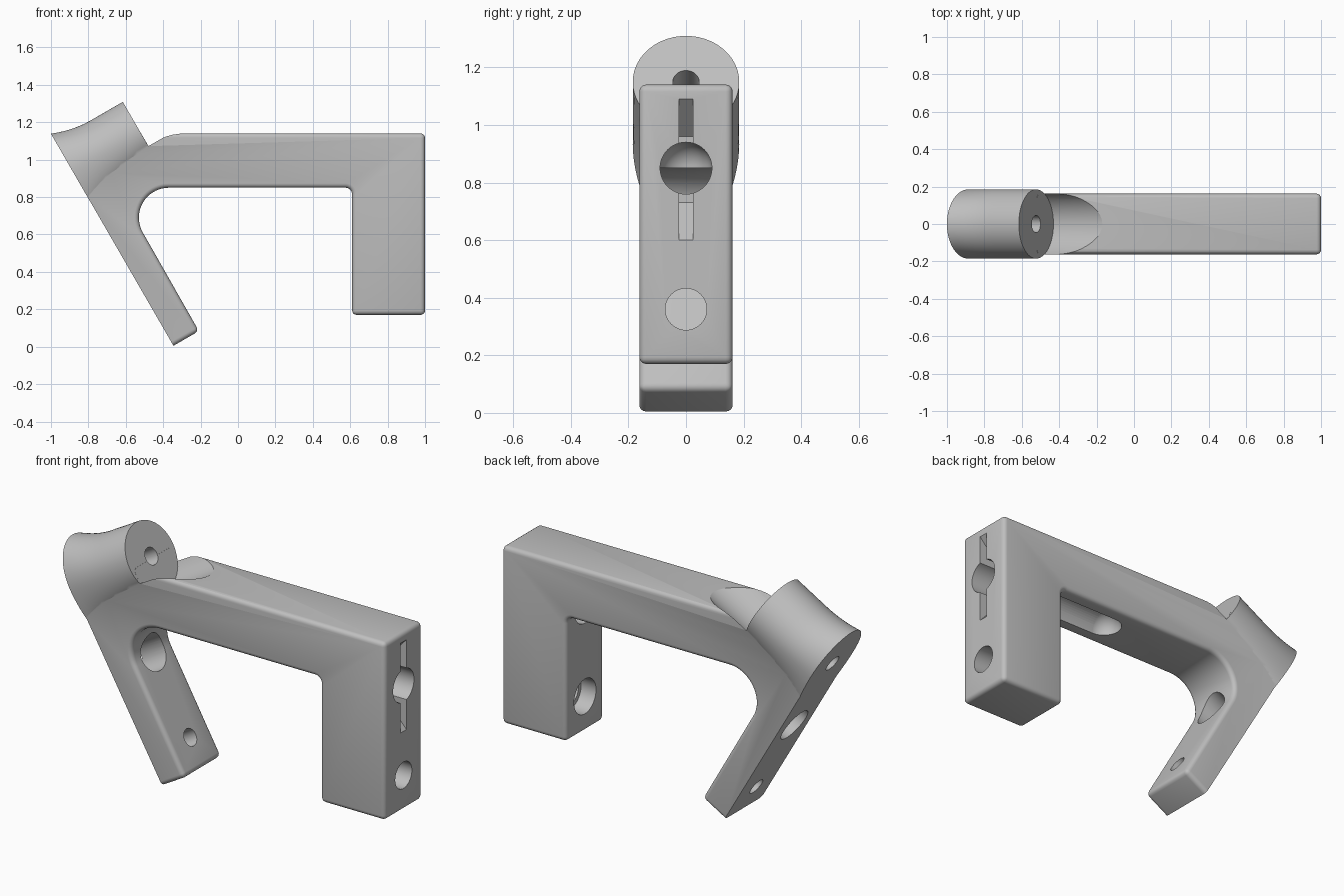
import bpy, bmesh
from math import sin, cos, pi, radians
from mathutils import Vector, Matrix

if "Cube" in bpy.data.objects:
    bpy.data.objects.remove(bpy.data.objects["Cube"])

N = Vector((cos(pi / 6), 0, 0.5))       # normal of the tilted mounting plate
UP = Vector((-0.5, 0, cos(pi / 6)))     # direction up along the plate
FOOT = Vector((-0.345, 0, 0.005))       # lower back edge of the plate
TIP_R, TIP_LEN = 0.185, 0.418
HOLES = (0.16, 0.62, 1.08)              # hole positions along the plate

grey = bpy.data.materials.new("light grey")
grey.use_nodes = True
grey.diffuse_color = (0.52, 0.52, 0.52, 1)
grey.node_tree.nodes["Principled BSDF"].inputs["Base Color"].default_value = grey.diffuse_color


def make(name, bm):
    bmesh.ops.recalc_face_normals(bm, faces=bm.faces)
    mesh = bpy.data.meshes.new(name)
    bm.to_mesh(mesh)
    bm.free()
    mesh.materials.append(grey)
    ob = bpy.data.objects.new(name, mesh)
    bpy.context.collection.objects.link(ob)
    return ob


def extrude(points, half):
    """Extrude an x-z outline to both sides of y = 0."""
    bm = bmesh.new()
    face = bm.faces.new([bm.verts.new((x, -half, z)) for x, z in points])
    new = bmesh.ops.extrude_face_region(bm, geom=[face])["geom"]
    verts = [v for v in new if isinstance(v, bmesh.types.BMVert)]
    bmesh.ops.translate(bm, verts=verts, vec=(0, 2 * half, 0))
    bmesh.ops.recalc_face_normals(bm, faces=bm.faces)
    return bm


def rod(name, start, axis, length, r):
    """Cylinder from a start point along an axis."""
    bm = bmesh.new()
    rot = axis.to_track_quat('Z', 'Y').to_matrix().to_4x4()
    mat = Matrix.Translation(start + axis * length / 2) @ rot
    bmesh.ops.create_cone(bm, cap_ends=True, segments=48, radius1=r, radius2=r,
                          depth=length, matrix=mat)
    return make(name, bm)


def combine(target, tool, op):
    mod = target.modifiers.new(op, 'BOOLEAN')
    mod.operation, mod.object, mod.solver = op, tool, 'EXACT'
    bpy.context.view_layer.objects.active = target
    bpy.ops.object.modifier_apply(modifier=mod.name)
    bpy.data.objects.remove(tool)


def arc(cx, cz, r, a0, a1, n):
    steps = [radians(a0 + (a1 - a0) * i / n) for i in range(n + 1)]
    return [(cx + r * cos(a), cz + r * sin(a)) for a in steps]


# Bracket body: plate, arm and leg, with rounded edges except along the flat back
top = FOOT + UP * HOLES[2]
toe = FOOT + N * 0.157
outline = [(FOOT.x, FOOT.z), (toe.x, toe.z)]
outline += arc(-0.37, 0.69, 0.16, 210, 90, 20)
outline += arc(0.575, 0.815, 0.035, 90, 0, 6)
outline += [(0.61, 0.17), (1, 0.17), (1, 1.14), (-0.6, 1.14), (top.x, top.z)]
bm = extrude(outline, 0.162)


def on_back(v):
    return (v.co - FOOT).dot(N) < 0.01


edges = [e for e in bm.edges if e.calc_face_angle() > radians(25)
         and not all(on_back(v) for v in e.verts)]
bmesh.ops.bevel(bm, geom=edges, offset=0.024, segments=4, profile=0.5,
                affect='EDGES', clamp_overlap=True)
body = make("bracket", bm)

# Round head: flared at the back, blending into the plate below
bm = bmesh.new()
rings = []
for k in range(13):
    s = TIP_LEN * k / 12
    flare = 0.045 * max(0, 1 - s / 0.22) ** 2
    ring = []
    for i in range(64):
        a = (i + 0.5) * 2 * pi / 64
        y, u = TIP_R * cos(a), TIP_R * sin(a)
        if u > 0:
            u *= 1 + flare / TIP_R
        else:
            wide = TIP_R - 0.027 * (u / TIP_R) ** 2
            y += ((wide if y > 0 else -wide) - y) * (1 - s / TIP_LEN)
        ring.append(bm.verts.new(top + N * (s - 0.0005) + UP * u + Vector((0, y, 0))))
    rings.append(ring)
for a, b in zip(rings, rings[1:]):
    for i in range(64):
        j = (i + 1) % 64
        bm.faces.new((a[i], a[j], b[j], b[i]))
bm.faces.new(rings[0])
bm.faces.new(rings[-1])
head = make("head", bm)

# Clearance scoop in the arm in front of the head, then join the head
combine(body, rod("scoop", top + N * TIP_LEN, N, 0.6, TIP_R), 'DIFFERENCE')
combine(body, head, 'UNION')

# Screw and cable holes through the plate
for t, r, length in zip(HOLES, (0.046, 0.095, 0.046), (0.3, 0.32, 0.6)):
    combine(body, rod("plate_hole", FOOT + UP * t - N * 0.1, N, length + 0.1, r), 'DIFFERENCE')

# Long round-ended bore through the leg and along the underside of the arm
X = Vector((1, 0, 0))
bm = bmesh.new()
bmesh.ops.create_uvsphere(bm, u_segments=48, v_segments=24, radius=0.09,
                          matrix=Matrix.Translation((0.2, 0, 0.85)))
bore_end = make("bore_end", bm)
combine(body, rod("bore", Vector((0.2, 0, 0.85)), X, 1, 0.09), 'DIFFERENCE')
combine(body, bore_end, 'DIFFERENCE')

# Tapered key slot in the end face
slot = extrude([(1.05, 1.09), (1, 1.09), (0.88, 0.96), (0.88, 0.73), (1, 0.6), (1.05, 0.6)], 0.025)
combine(body, make("key_slot", slot), 'DIFFERENCE')

# Lower leg hole with a wider counterbore on the inner side
combine(body, rod("leg_hole", Vector((0.5, 0, 0.36)), X, 0.6, 0.072), 'DIFFERENCE')
combine(body, rod("counterbore", Vector((0.5, 0, 0.36)), X, 0.2, 0.095), 'DIFFERENCE')

# Smooth rounded surfaces, keep the corners sharp
bpy.ops.object.select_all(action='DESELECT')
body.select_set(True)
bpy.context.view_layer.objects.active = body
bpy.ops.object.shade_smooth_by_angle(angle=radians(30))
